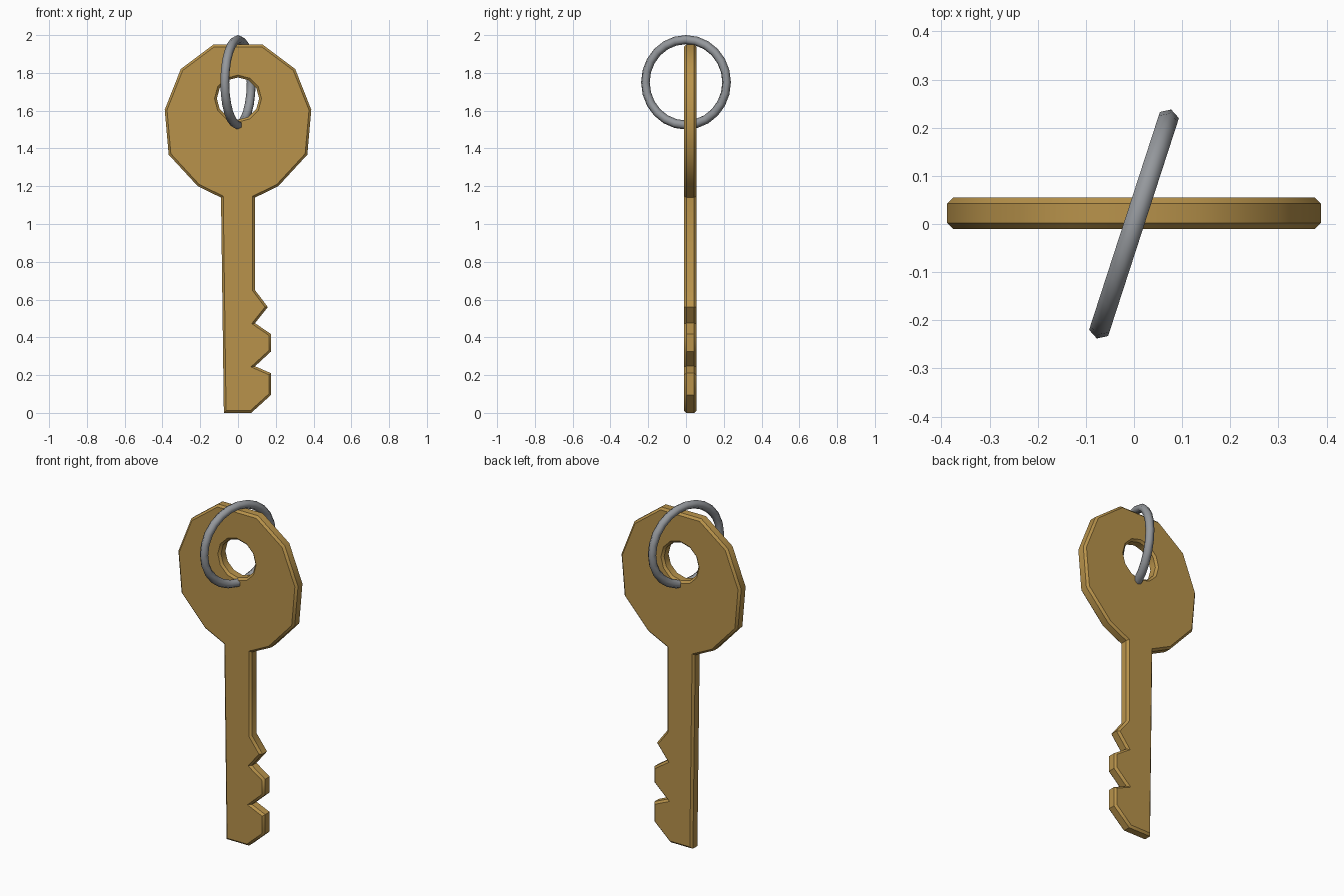
import bpy, bmesh, math
from mathutils import Vector

if "Cube" in bpy.data.objects:
    bpy.data.objects.remove(bpy.data.objects["Cube"])


def material(name, rgb):
    m = bpy.data.materials.new(name)
    m.diffuse_color = (*rgb, 1)
    m.use_nodes = True
    m.node_tree.nodes["Principled BSDF"].inputs["Base Color"].default_value = m.diffuse_color
    return m


brass = material("brass", (0.48, 0.29, 0.07))
steel = material("steel", (0.30, 0.315, 0.335))
BEVEL, FRONT, BACK = 0.012, -0.01, 0.055


def inset(points, d):
    """Mitred offset to the left of a closed counter-clockwise loop."""
    out = []
    for i, p in enumerate(points):
        a = (p - points[i - 1]).normalized()
        b = (points[(i + 1) % len(points)] - p).normalized()
        na, nb = Vector((-a.y, a.x)), Vector((-b.y, b.x))
        out.append(p + (na + nb) * d / (1 + na.dot(nb)))
    return out


def finish(obj, mat, angle):
    obj.data.materials.append(mat)
    bpy.ops.object.select_all(action='DESELECT')
    obj.select_set(True)
    bpy.context.view_layer.objects.active = obj
    bpy.ops.object.shade_smooth_by_angle(angle=math.radians(angle))


# Key outline, counter-clockwise: tip, teeth, shank, then faceted head
blade = [(-.075, 0), (.07, 0), (.175, .095), (.175, .21), (.09, .247), (.175, .325),
         (.175, .417), (.09, .475), (.158, .56), (.09, .65), (.09, 1.14)]
head = [(.213, 1.2), (.367, 1.367), (.388, 1.605), (.303, 1.82), (.13, 1.95)]
outline = blade + head + [(-x, z) for x, z in reversed(head)] + [(-.09, 1.14)]
outline = [Vector(p) for p in outline]

# Hole, clockwise so that the inset widens it at the faces
hole = [Vector((.112 * math.cos(-i * math.tau / 12), 1.664 + .112 * math.sin(-i * math.tau / 12)))
        for i in range(12)]

# Key body: chamfered walls around both loops, then filled faces
bm = bmesh.new()
cap_edges = ([], [])
for loop in (outline, hole):
    narrow = inset(loop, BEVEL)
    layers = [(narrow, FRONT), (loop, FRONT + BEVEL), (loop, BACK - BEVEL), (narrow, BACK)]
    rings = [[bm.verts.new((p.x, y, p.y)) for p in pts] for pts, y in layers]
    n = len(loop)
    for a, b in zip(rings, rings[1:]):
        for i in range(n):
            j = (i + 1) % n
            bm.faces.new((a[i], a[j], b[j], b[i]))
    for edges, ring in zip(cap_edges, (rings[0], rings[-1])):
        edges += [bm.edges.get((ring[i], ring[(i + 1) % n])) for i in range(n)]
for edges in cap_edges:
    bmesh.ops.triangle_fill(bm, use_beauty=True, edges=edges)
bmesh.ops.recalc_face_normals(bm, faces=bm.faces)
mesh = bpy.data.meshes.new("key")
bm.to_mesh(mesh)
bm.free()
key = bpy.data.objects.new("key", mesh)
bpy.context.collection.objects.link(key)
finish(key, brass, 40)

# Split ring hanging through the hole, slightly turned
bpy.ops.mesh.primitive_torus_add(major_segments=24, minor_segments=6, major_radius=.226,
                                 minor_radius=.024, location=(0, 0, 1.75),
                                 rotation=(math.pi / 2, 0, math.radians(72)))
ring = bpy.context.object
ring.name = "key_ring"
finish(ring, steel, 70)
